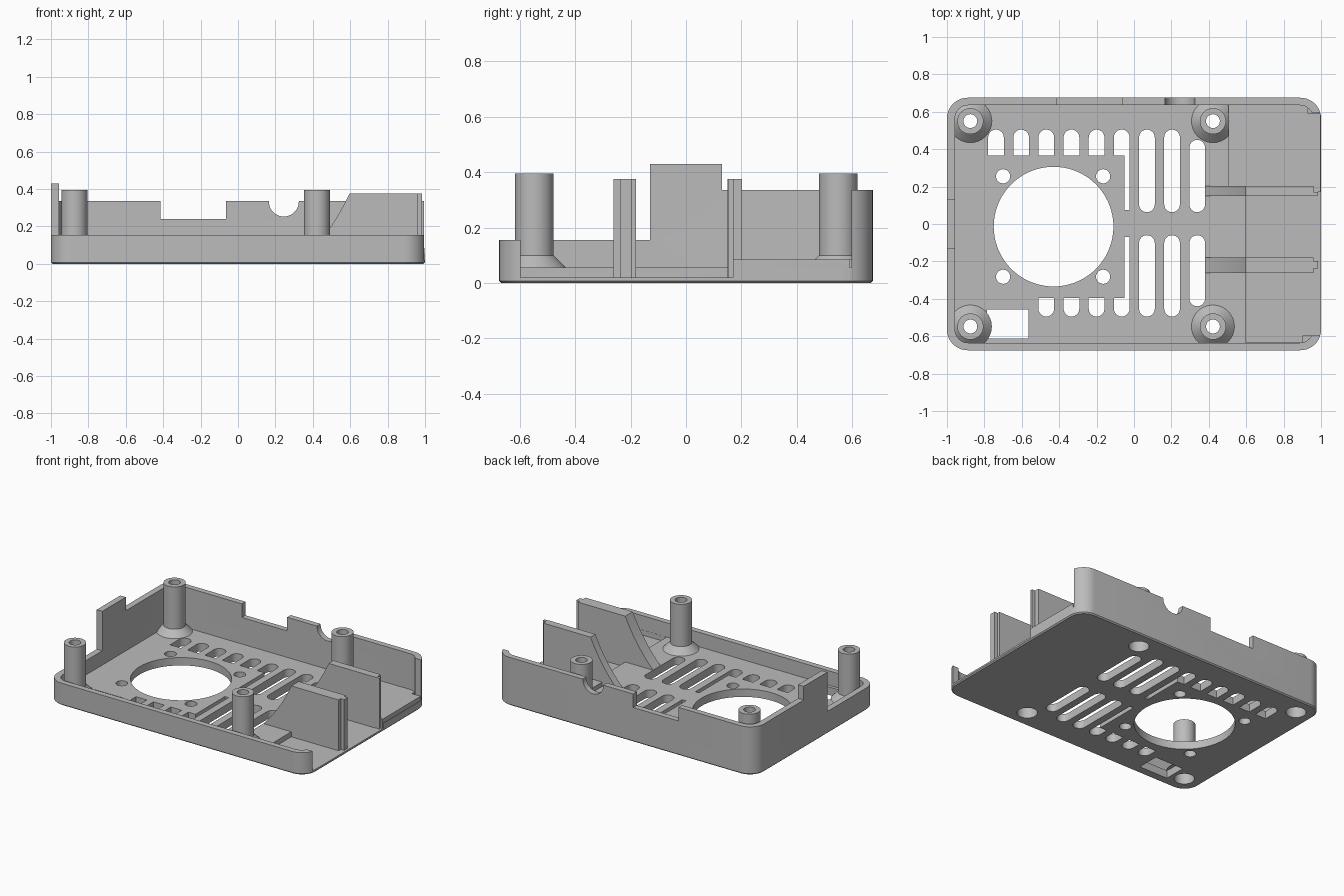
import bpy, bmesh, math

if "Cube" in bpy.data.objects:
    bpy.data.objects.remove(bpy.data.objects["Cube"])

grey = bpy.data.materials.new("plain_grey")
grey.diffuse_color = (0.5, 0.5, 0.5, 1)
grey.use_nodes = True
grey.node_tree.nodes["Principled BSDF"].inputs["Base Color"].default_value = grey.diffuse_color


def finish(name, bm):
    bmesh.ops.recalc_face_normals(bm, faces=bm.faces)
    me = bpy.data.meshes.new(name)
    bm.to_mesh(me)
    bm.free()
    me.materials.append(grey)
    ob = bpy.data.objects.new(name, me)
    bpy.context.collection.objects.link(ob)
    return ob


def loft(name, rings, closed=False):
    """Skin rings of points; cap the ends, or join last to first."""
    bm = bmesh.new()
    vs = [[bm.verts.new(p) for p in r] for r in rings]
    pairs = list(zip(vs, vs[1:])) + ([(vs[-1], vs[0])] if closed else [])
    for a, b in pairs:
        for i in range(len(a)):
            j = (i + 1) % len(a)
            bm.faces.new((a[i], a[j], b[j], b[i]))
    if not closed:
        bm.faces.new(vs[0])
        bm.faces.new(vs[-1])
    return finish(name, bm)


def prism(name, pts, z0, z1):
    return loft(name, [[(x, y, z) for x, y in pts] for z in (z0, z1)])


def box(name, x0, x1, y0, y1, z0, z1):
    return prism(name, [(x0, y0), (x1, y0), (x1, y1), (x0, y1)], z0, z1)


def arc(cx, cy, r, a0, a1, n):
    return [(cx + r * math.cos(math.radians(a0 + (a1 - a0) * i / n)),
             cy + r * math.sin(math.radians(a0 + (a1 - a0) * i / n))) for i in range(n + 1)]


def circle(cx, cy, r, n):
    return arc(cx, cy, r, 0, 360, n)[:-1]


def rounded(hx, hy, r):
    pts = []
    for k, (sx, sy) in enumerate([(1, 1), (-1, 1), (-1, -1), (1, -1)]):
        pts += arc(sx * (hx - r), sy * (hy - r), r, 90 * k, 90 * k + 90, 10)
    return pts


def slot(x, y0, y1, low=True, high=True, r=0.042):
    """Vertical slot outline with optional round ends."""
    top = arc(x, y1 - r, r, 0, 180, 12) if high else [(x + r, y1), (x - r, y1)]
    bot = arc(x, y0 + r, r, 180, 360, 12) if low else [(x - r, y0), (x + r, y0)]
    return top + bot


def boolean(ob, other, op='DIFFERENCE'):
    m = ob.modifiers.new("bool", 'BOOLEAN')
    m.operation, m.solver, m.object = op, 'EXACT', other
    bpy.context.view_layer.objects.active = ob
    bpy.ops.object.modifier_apply(modifier=m.name)
    bpy.data.objects.remove(other)


# tray: rounded block with a small bottom chamfer
tray = loft("tray", [[(x, y, z) for x, y in rounded(1 - d, 0.675 - d, 0.11 - d)]
                     for d, z in ((0.008, 0), (0, 0.008), (0, 0.43))])
cuts = [
    prism("cavity", rounded(0.957, 0.635, 0.07), 0.055, 1),
    box("open_end", 0.85, 1.1, -0.597, 0.597, 0.055, 1),
    box("low_floor", 0.595, 1.1, -0.597, 0.175, 0.02, 0.2),
    box("low_floor_edge", 0.595, 0.9, -0.634, -0.5, 0.02, 0.1),
    box("back_height", -1.1, 1.1, 0.13, 0.8, 0.335, 1),
    box("front_height", -1.1, 1.1, -0.8, -0.13, 0.155, 1),
    box("back_notch", -0.415, -0.065, 0.6, 0.8, 0.24, 1),
    loft("back_jack", [[(x, y, z) for x, z in circle(0.245, 0.333, 0.08, 40)] for y in (0.6, 0.8)]),
    prism("fan", circle(-0.43, -0.014, 0.32, 72), -0.1, 0.1),
    box("card_window", -0.785, -0.563, -0.612, -0.457, -0.1, 0.1),
]
posts = [(x, y) for x in (-0.875, 0.422) for y in (-0.548, 0.55)]
for x, y in posts:
    cuts.append(prism("post_bore", circle(x, y, 0.065, 32), -0.1, 0.07))
for x in (-0.7, -0.165):
    for y in (0.255, -0.282):
        cuts.append(prism("fan_screw", circle(x, y, 0.038, 24), -0.1, 0.1))

# ventilation slots, shortened around the square fan mount
for i in range(9):
    x = -0.738 + 0.1345 * i
    if i < 6:
        cuts.append(prism("slot", slot(x, 0.365, 0.505, low=False), -0.1, 0.1))
        if i > 1:
            cuts.append(prism("slot", slot(x, -0.495, -0.395, high=False), -0.1, 0.1))
    else:
        e = 0.055 if i == 8 else 0
        cuts.append(prism("slot", slot(x, 0.063, 0.505 - e), -0.1, 0.1))
        cuts.append(prism("slot", slot(x, -0.495 + e, -0.06), -0.1, 0.1))
cuts.append(box("slot_strip", -0.052, -0.0235, 0.075, 0.37, -0.1, 0.1))
cuts.append(box("slot_strip", -0.052, -0.0235, -0.4, -0.07, -0.1, 0.1))
for c in cuts:
    boolean(tray, c)

# raised floor of the back bay
boolean(tray, box("raised", 0.505, 0.997, 0.17, 0.59, 0.012, 0.085), 'UNION')
boolean(tray, box("raised", 0.505, 0.93, 0.5, 0.655, 0.012, 0.085), 'UNION')

objs = [tray]

# dividers with a swept front edge and a thin end lip
curve = []
for i in range(17):
    t = i / 16
    a, b, c = (1 - t) ** 2, 2 * t * (1 - t), t * t
    curve.append((a * 0.38 + b * 0.51 + c * 0.595, a * 0.055 + b * 0.19 + c * 0.375))
for name, y0, y1, t0, t1 in (("back_divider", 0.15, 0.203, 0.153, 0.172),
                             ("front_divider", -0.262, -0.18, -0.237, -0.197)):
    side = [(0.38, 0.012)] + curve + [(0.96, 0.375), (0.96, 0.012)]
    d = loft(name, [[(x, y, z) for x, z in side] for y in (y0, y1)])
    boolean(d, box("lip", 0.9, 0.985, t0, t1, 0.012, 0.375), 'UNION')
    objs.append(d)

# hollow screw posts with flared feet
profile = [(0.037, 0.395), (0.07, 0.395), (0.07, 0.1), (0.115, 0.055), (0.065, 0.05),
           (0.065, 0.075), (0.037, 0.075)]
for x, y in posts:
    rings = [[(px, py, z) for px, py in circle(x, y, r, 32)] for r, z in profile]
    objs.append(loft("screw_post", rings, closed=True))

for o in objs:
    bpy.ops.object.select_all(action='DESELECT')
    o.select_set(True)
    bpy.context.view_layer.objects.active = o
    bpy.ops.object.shade_smooth_by_angle(angle=math.radians(30))
